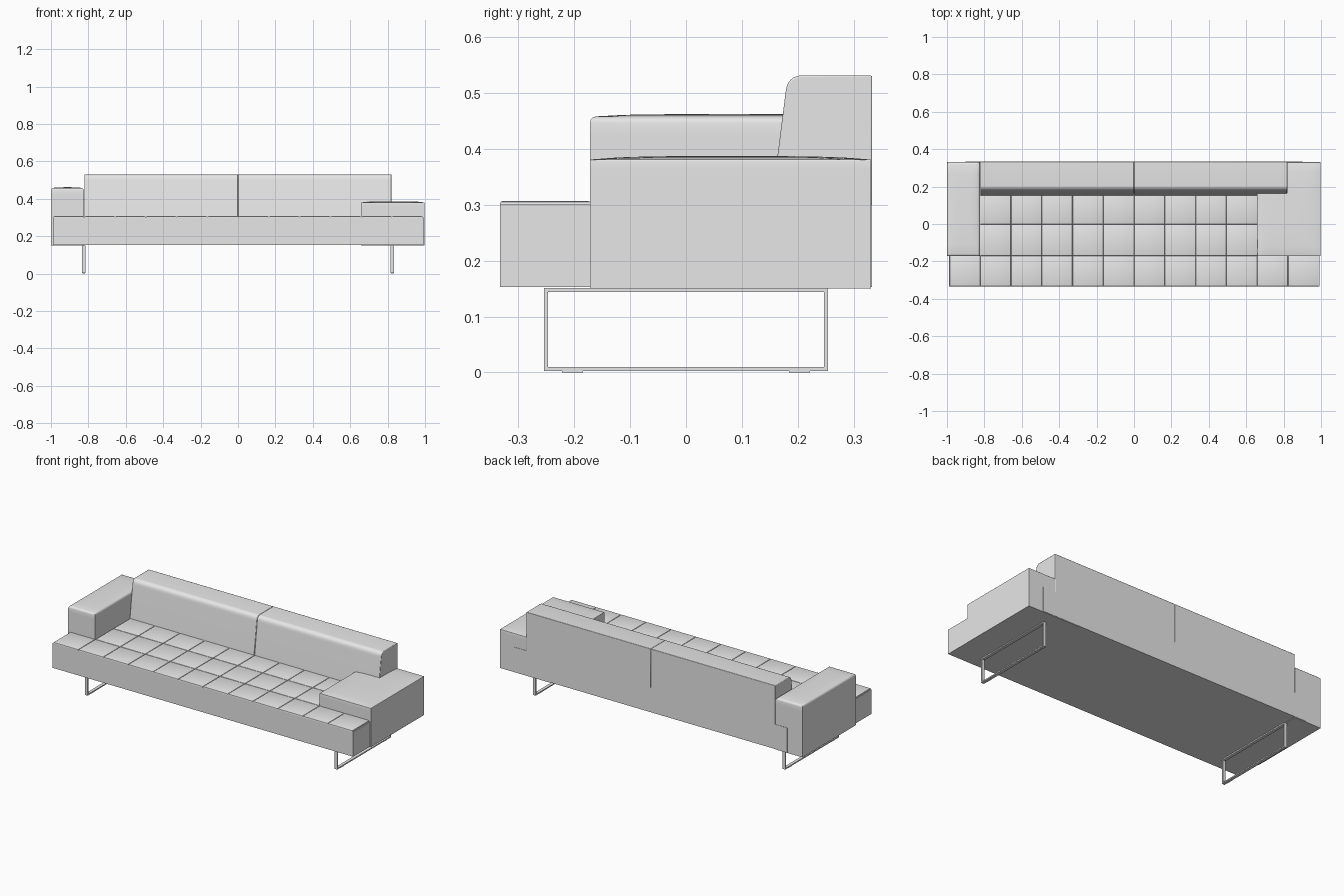
import bpy, bmesh, math
from mathutils import Vector

if "Cube" in bpy.data.objects:
    bpy.data.objects.remove(bpy.data.objects["Cube"], do_unlink=True)

grey = bpy.data.materials.new("light grey")
grey.use_nodes = True
grey.diffuse_color = (0.8, 0.8, 0.8, 1)
grey.node_tree.nodes["Principled BSDF"].inputs["Base Color"].default_value = (0.8, 0.8, 0.8, 1)


def finish(name, bm):
    bmesh.ops.recalc_face_normals(bm, faces=bm.faces)
    mesh = bpy.data.meshes.new(name)
    bm.to_mesh(mesh)
    bm.free()
    mesh.materials.append(grey)
    ob = bpy.data.objects.new(name, mesh)
    bpy.context.collection.objects.link(ob)
    bpy.ops.object.select_all(action='DESELECT')
    ob.select_set(True)
    bpy.context.view_layer.objects.active = ob
    bpy.ops.object.shade_smooth_by_angle(angle=math.radians(35))
    return ob


def add_box(bm, lo, hi):
    lo, hi = Vector(lo), Vector(hi)
    verts = bmesh.ops.create_cube(bm, size=1)["verts"]
    for v in verts:
        v.co = (lo + hi) / 2 + v.co * (hi - lo)
    return verts


def cushion(name, lo, hi, radius, crown=0, cuts=0, segments=3):
    """Box with softened top edges and an optional domed top."""
    bm = bmesh.new()
    add_box(bm, lo, hi)
    if cuts:
        bmesh.ops.subdivide_edges(bm, edges=bm.edges[:], cuts=cuts, use_grid_fill=True)
        for v in bm.verts:
            if v.co.z > hi[2] - 1e-5:
                u = 2 * (v.co.x - lo[0]) / (hi[0] - lo[0]) - 1
                w = 2 * (v.co.y - lo[1]) / (hi[1] - lo[1]) - 1
                v.co.z -= crown * (1 - (1 - u ** 4) * (1 - w ** 4))
    rim = [e for e in bm.edges if e.calc_face_angle(0) > 0.9
           and all(v.co.z > hi[2] - crown - 1e-4 for v in e.verts)]
    bmesh.ops.bevel(bm, geom=rim, offset=radius, segments=segments, profile=0.5,
                    affect='EDGES')
    return finish(name, bm)


# Seat platform
front, back, split = -0.333, 0.333, -0.17
bm = bmesh.new()
add_box(bm, (-0.99, front, 0.153), (0.993, split, 0.3))
add_box(bm, (-0.9, split, 0.153), (0.9, back, 0.3))
finish("seat_base", bm)

# Tufted seat squares: a full front row and two rows between the arms
pitch, left = 0.1645, -0.822
rows = [(front, split, -1, 11), (split, -0.002, 0, 9), (-0.002, 0.166, 0, 9)]
for r, (y0, y1, first, last) in enumerate(rows):
    for i in range(first, last):
        x0 = max(left + i * pitch, -0.99)
        x1 = min(left + (i + 1) * pitch, 0.993)
        cushion(f"seat_square_{r}_{i - first}", (x0, y0, 0.295), (x1, y1, 0.307),
                0.006, segments=2)

# Tall arm and low, wide arm
cushion("tall_arm", (-1, -0.172, 0.15), (-0.824, 0.331, 0.462), 0.012, 0.004, 7)
cushion("low_arm", (0.658, -0.172, 0.15), (0.997, 0.331, 0.387), 0.003, 0.006, 9)

# Backrest halves: slanted front with a rounded top edge
profile = [(back, 0.295), (0.152, 0.295), (0.178, 0.5)]
for k in range(1, 7):
    a = math.radians(90 * k / 6)
    profile.append((0.205 - 0.026 * math.cos(a), 0.504 + 0.027 * math.sin(a)))
profile.append((back, 0.531))
for name, x0, x1 in (("backrest_right", -0.822, -0.0005), ("backrest_left", 0.0005, 0.82)):
    bm = bmesh.new()
    face = bm.faces.new([bm.verts.new((x0, y, z)) for y, z in profile])
    ends = bmesh.ops.extrude_face_region(bm, geom=[face])["geom"]
    for v in ends:
        if isinstance(v, bmesh.types.BMVert):
            v.co.x = x1
    ob = finish(name, bm)
    bevel = ob.modifiers.new("soft_edges", 'BEVEL')
    bevel.width = 0.003
    bevel.segments = 2
    bevel.limit_method = 'ANGLE'
    bevel.angle_limit = math.radians(50)

# Sled legs with glide pads
t = 0.007
for name, x in (("right_sled_leg", -0.824), ("left_sled_leg", 0.824)):
    a, b = x - 0.009, x + 0.009
    bm = bmesh.new()
    for z in (0.003, 0.144):
        add_box(bm, (a, -0.254, z), (b, 0.254, z + t))
    for s in (-1, 1):
        y = s * (0.254 - t / 2)
        add_box(bm, (a, y - t / 2, 0.003 + t), (b, y + t / 2, 0.144))
        add_box(bm, (a + 0.002, s * 0.203 - 0.019, 0), (b - 0.002, s * 0.203 + 0.019, 0.003))
    finish(name, bm)
